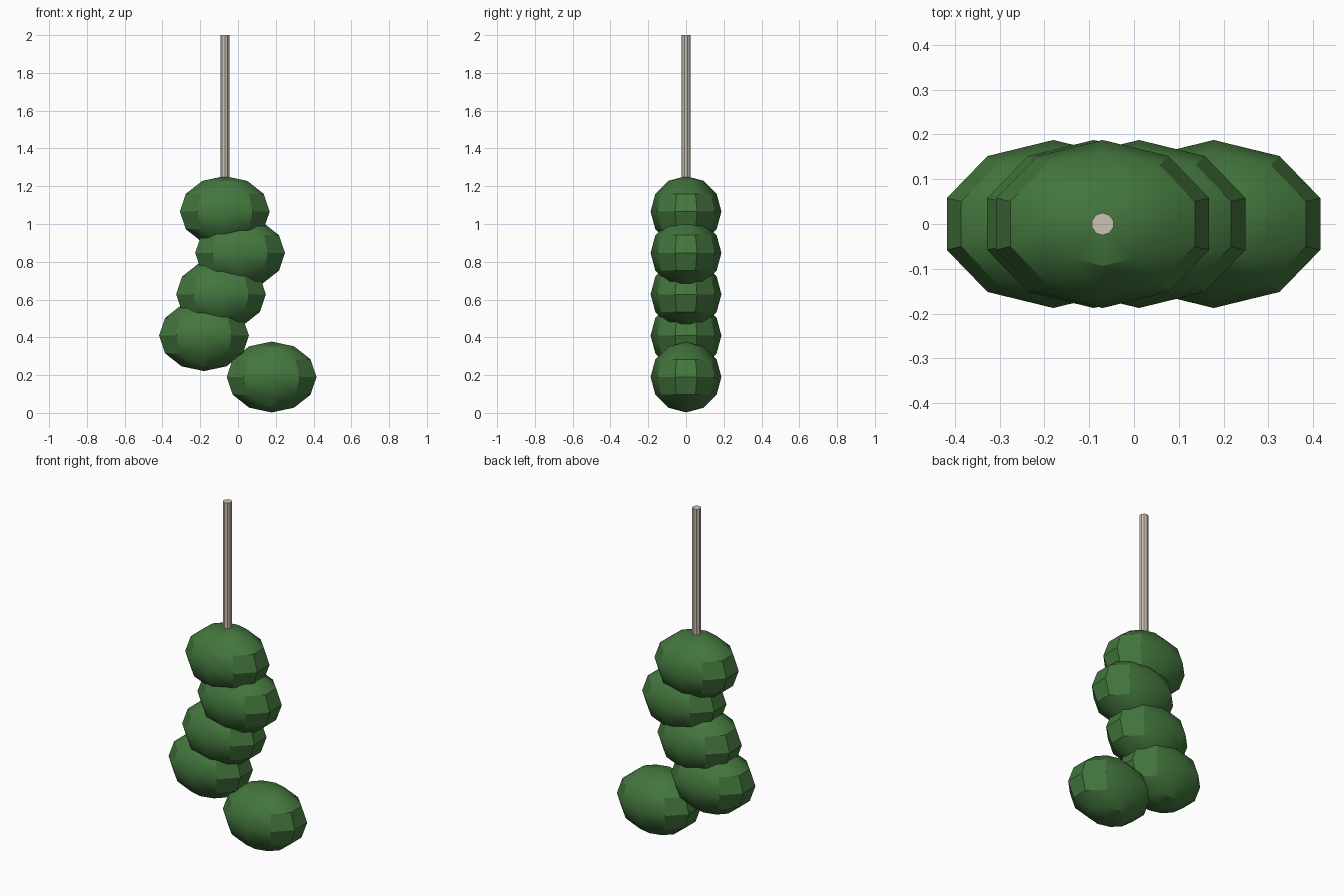
import bpy
import math

cube = bpy.data.objects.get("Cube")
if cube:
    bpy.data.objects.remove(cube, do_unlink=True)


def make_material(name, rgb):
    mat = bpy.data.materials.new(name)
    mat.use_nodes = True
    color = (*rgb, 1.0)
    mat.diffuse_color = color
    mat.node_tree.nodes["Principled BSDF"].inputs["Base Color"].default_value = color
    return mat


def finish(name, mat):
    obj = bpy.context.object
    obj.name = obj.data.name = name
    bpy.ops.object.transform_apply(location=False, rotation=True, scale=True)
    bpy.ops.object.shade_smooth_by_angle(angle=math.radians(30))
    obj.data.materials.append(mat)
    return obj


green = make_material("leaf_green", (0.057, 0.181, 0.047))
beige = make_material("pale_stem", (0.604, 0.540, 0.456))

# Stacked low-poly leaf clumps, from the bottom up
RADIUS = 0.1875
STEP = 0.219
for i, x in enumerate((0.178, -0.18, -0.09, 0.011, -0.07)):
    bpy.ops.mesh.primitive_uv_sphere_add(
        segments=10, ring_count=6, radius=1, location=(x, 0, 0.19 + i * STEP))
    bpy.context.object.scale = (0.25, RADIUS, RADIUS)
    finish(f"leaf_clump_{i + 1}", green)

# Thin stem rising from the top clump
bpy.ops.mesh.primitive_cylinder_add(
    vertices=10, radius=0.025, depth=0.75, location=(-0.07, 0, 1.625))
finish("stem", beige)
